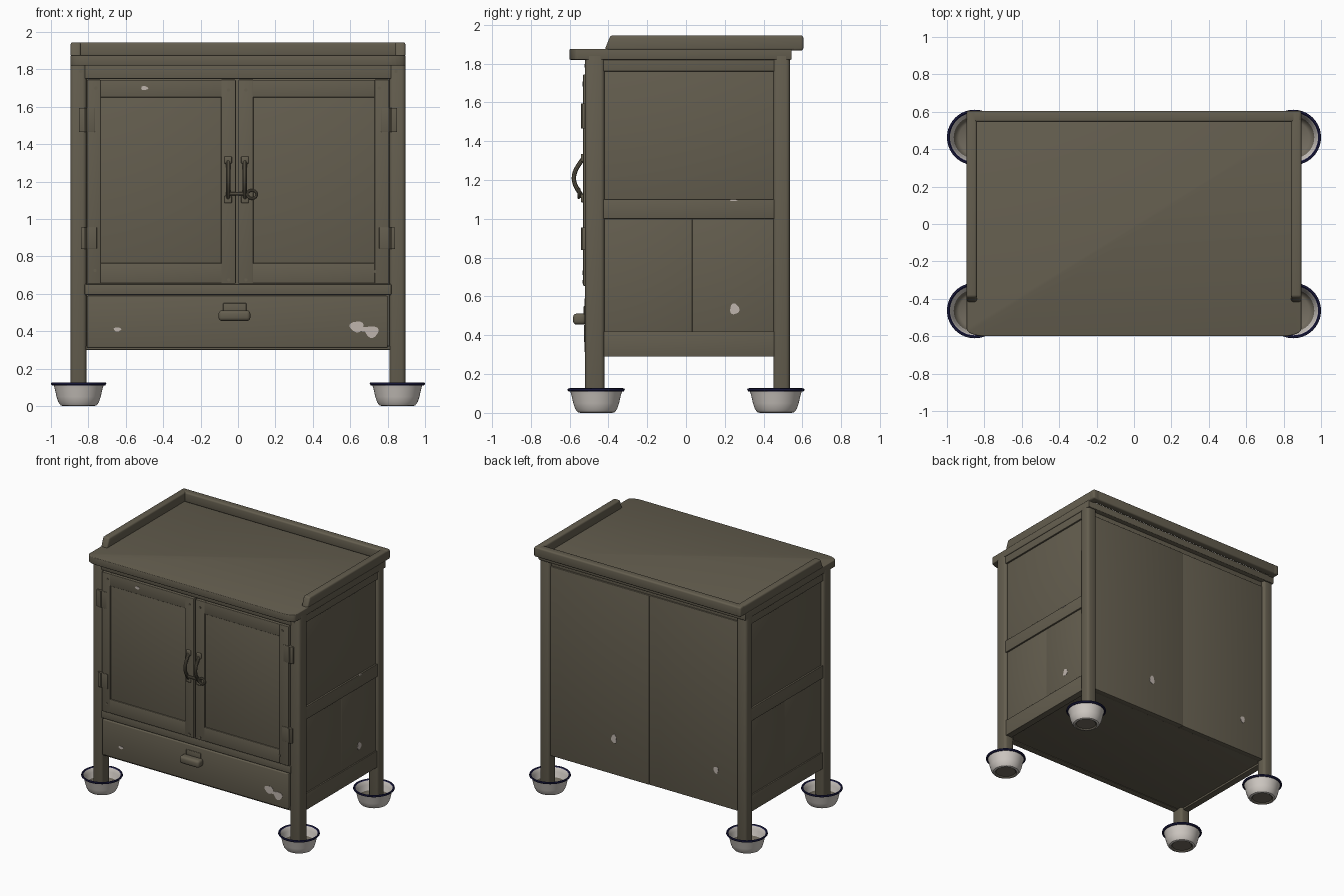
import bpy, bmesh, math
from mathutils import Vector

if "Cube" in bpy.data.objects:
    bpy.data.objects.remove(bpy.data.objects["Cube"])


def material(name, rgb):
    m = bpy.data.materials.new(name)
    m.diffuse_color = (*rgb, 1)
    m.use_nodes = True
    m.node_tree.nodes["Principled BSDF"].inputs["Base Color"].default_value = m.diffuse_color
    return m


OLIVE = material("olive paint", (0.128, 0.112, 0.078))
WHITE = material("white enamel", (0.62, 0.58, 0.54))
NAVY = material("navy rim", (0.012, 0.012, 0.06))
TARNISH = material("worn metal", (0.17, 0.15, 0.115))
CHIP = material("chipped paint", (0.52, 0.46, 0.42))


def finish(name, bm, *mats):
    bmesh.ops.recalc_face_normals(bm, faces=bm.faces)
    me = bpy.data.meshes.new(name)
    bm.to_mesh(me)
    bm.free()
    for m in mats:
        me.materials.append(m)
    ob = bpy.data.objects.new(name, me)
    bpy.context.collection.objects.link(ob)
    return ob


def soften(bm, width, segments=3):
    if width:
        bmesh.ops.bevel(bm, geom=bm.edges[:], offset=width, segments=segments,
                        profile=0.5, affect='EDGES', clamp_overlap=True)


def prism(name, outline, axis, lo, hi, bevel=0.0, mat=OLIVE):
    """Extrude a 2D outline along x (y,z points), y (x,z points) or z (x,y points)."""
    bm = bmesh.new()

    def at(p, d):
        return {'x': (d, p[0], p[1]), 'y': (p[0], d, p[1]), 'z': (p[0], p[1], d)}[axis]
    a = [bm.verts.new(at(p, lo)) for p in outline]
    b = [bm.verts.new(at(p, hi)) for p in outline]
    bm.faces.new(a)
    bm.faces.new(b[::-1])
    n = len(a)
    for i in range(n):
        bm.faces.new((a[i], b[i], b[(i + 1) % n], a[(i + 1) % n]))
    bmesh.ops.recalc_face_normals(bm, faces=bm.faces)
    soften(bm, bevel)
    return finish(name, bm, mat)


def box(name, x, y, z, bevel=0.004):
    x, y, z = sorted(x), sorted(y), sorted(z)
    return prism(name, [(x[0], y[0]), (x[1], y[0]), (x[1], y[1]), (x[0], y[1])],
                 'z', z[0], z[1], bevel)


def chip(name, axis, u, v, ru, rv, lo, hi):
    """Thin irregular flake where the paint has come off."""
    pts = []
    for i in range(18):
        t = math.tau * i / 18
        k = 1 + 0.1 * math.sin(3 * t + u * 9)
        pts.append((u + ru * k * math.cos(t), v + rv * k * math.sin(t)))
    return prism(name, pts, axis, lo, hi, 0, CHIP)


def tube(name, pts, radius, cyclic=False):
    cu = bpy.data.curves.new(name, 'CURVE')
    cu.dimensions = '3D'
    cu.bevel_depth = radius
    cu.bevel_resolution = 3
    cu.use_fill_caps = True
    s = cu.splines.new('POLY')
    s.points.add(len(pts) - 1)
    for p, c in zip(s.points, pts):
        p.co = (*c, 1)
    s.use_cyclic_u = cyclic
    cu.materials.append(OLIVE)
    ob = bpy.data.objects.new(name, cu)
    bpy.context.collection.objects.link(ob)
    bpy.context.view_layer.objects.active = ob
    ob.select_set(True)
    bpy.ops.object.convert(target='MESH')
    bpy.context.object.select_set(False)


def lathe(name, profile, centre, mats, rule, steps=40):
    bm = bmesh.new()
    vs = [bm.verts.new((r, 0, z)) for r, z in profile]
    es = [bm.edges.new(p) for p in zip(vs, vs[1:])]
    bmesh.ops.spin(bm, geom=vs + es, axis=(0, 0, 1), cent=(0, 0, 0),
                   angle=math.tau, steps=steps, use_merge=True)
    bmesh.ops.remove_doubles(bm, verts=bm.verts, dist=1e-5)
    bmesh.ops.recalc_face_normals(bm, faces=bm.faces)
    for f in bm.faces:
        c = f.calc_center_median()
        f.material_index = rule(math.hypot(c.x, c.y), c.z, f.normal)
    bmesh.ops.translate(bm, verts=bm.verts, vec=Vector(centre))
    return finish(name, bm, *mats)


# Enamel bowls: white walls, navy rolled rim, worn floor inside and out
RIM = [(0.134, 0.112), (0.142, 0.111), (0.148, 0.118), (0.146, 0.126), (0.138, 0.127), (0.132, 0.120)]
BOWL = ([(0, 0.008), (0.072, 0.008), (0.082, 0), (0.096, 0.004), (0.108, 0.02), (0.118, 0.05), (0.127, 0.09)]
        + RIM + [(0.122, 0.09), (0.112, 0.05), (0.1, 0.024), (0.084, 0.014), (0, 0.014)])


def bowl_rule(r, z, n):
    if z > 0.109:
        return 1
    if r < 0.077 or (n.z > 0.2 and r < 0.107 and z < 0.04):
        return 2
    return 0


for sx, xn in ((-1, "left"), (1, "right")):
    for sy, yn in ((-1, "front"), (1, "back")):
        lathe(f"{yn}_{xn}_bowl", BOWL, (sx * 0.852, sy * 0.463, 0), (WHITE, NAVY, TARNISH), bowl_rule)
        y = (-0.52, -0.42) if sy < 0 else (0.45, 0.535)
        box(f"{yn}_{xn}_post", (sx * 0.81, sx * 0.895), y, (0.012, 1.86), 0.02)

    # Panelled sides
    def side(name, y, z, d):
        box(f"{xn}_{name}", (sx * 0.83, sx * d), y, z, 0.003)
    side("side_top_rail", (-0.43, 0.46), (1.76, 1.86), 0.887)
    side("side_middle_rail", (-0.43, 0.46), (1.0, 1.1), 0.887)
    side("side_bottom_rail", (-0.43, 0.46), (0.29, 0.42), 0.884)
    side("upper_side_panel", (-0.43, 0.46), (1.09, 1.77), 0.874)
    side("lower_side_panel_front", (-0.43, 0.032), (0.41, 1.01), 0.874)
    side("lower_side_panel_back", (0.032, 0.46), (0.41, 1.01), 0.874)

    # Gallery side rail with sloped front end
    prism(f"{xn}_gallery_rail", [(-0.42, 1.868), (-0.39, 1.945), (0.605, 1.945), (0.605, 1.868)],
          'x', min(sx * 0.84, sx * 0.895), max(sx * 0.84, sx * 0.895), 0.012)

# Table top with rounded front corners, and rear gallery rail
corner = [(0.895 - 0.1 * (1 - math.cos(t)), -0.56 - 0.04 * math.sin(t))
          for t in [math.pi / 2 * i / 6 for i in range(7)]]
outline = [(0.895, 0.545)] + corner + [(-x, y) for x, y in corner[::-1]] + [(-0.895, 0.545)]
prism("table_top", outline, 'z', 1.82, 1.876, 0.008)
box("back_gallery_rail", (-0.895, 0.895), (0.545, 0.605), (1.868, 1.945), 0.012)

# Back and underside
box("back_panel_left", (-0.82, -0.042), (0.47, 0.514), (0.3, 1.78), 0.003)
box("back_panel_right", (-0.042, 0.82), (0.47, 0.518), (0.3, 1.78), 0.005)
box("back_top_rail", (-0.82, 0.82), (0.46, 0.505), (1.77, 1.83))
box("underside", (-0.84, 0.84), (-0.5, 0.5), (0.305, 0.325))

# Front frame
box("front_top_rail", (-0.82, 0.82), (-0.517, -0.45), (1.75, 1.83))
box("front_middle_rail", (-0.82, 0.82), (-0.519, -0.45), (0.595, 0.652))
box("front_backing", (-0.82, 0.82), (-0.48, -0.45), (0.31, 1.78))


# Framed doors
def door(name, x0, x1, p0, p1):
    y = (-0.53, -0.485)
    box(name + "_stile_a", (x0, p0), y, (0.655, 1.745))
    box(name + "_stile_b", (p1, x1), y, (0.655, 1.745))
    box(name + "_top_rail", (p0 - 0.006, p1 + 0.006), (-0.5285, -0.485), (1.65, 1.744))
    box(name + "_bottom_rail", (p0 - 0.006, p1 + 0.006), (-0.5285, -0.485), (0.656, 0.765))
    box(name + "_panel", (p0 - 0.01, p1 + 0.01), (-0.521, -0.485), (0.75, 1.66))


door("left_door", -0.808, -0.012, -0.735, -0.09)
door("right_door", 0.002, 0.808, 0.082, 0.73)

# Drawer with cup pull
box("drawer_front", (-0.808, 0.8), (-0.524, -0.46), (0.312, 0.59), 0.006)
box("drawer_bottom_lip", (-0.82, 0.82), (-0.51, -0.46), (0.3, 0.32))
box("drawer_pull", (-0.104, 0.066), (-0.582, -0.515), (0.455, 0.512), 0.018)
box("drawer_pull_plate", (-0.08, 0.045), (-0.528, -0.515), (0.5, 0.55), 0.004)

# Curved door handles with foot plates
for name, x in (("left_handle", -0.053), ("right_handle", 0.037)):
    arc = [(x, -0.53 - 0.048 * math.sin(math.pi * i / 14), 1.11 + 0.2 * i / 14) for i in range(15)]
    tube(name, arc, 0.012)
    for z in (1.105, 1.315):
        box(name + "_foot", (x - 0.02, x + 0.02), (-0.542, -0.526), (z - 0.02, z + 0.02), 0.006)

# Latch bar and ring
tube("latch_bar", [(-0.06, -0.548, 1.135), (0.06, -0.548, 1.135)], 0.01)
tube("latch_ring", [(0.075 + 0.025 * math.cos(math.tau * i / 18), -0.552,
                     1.132 + 0.022 * math.sin(math.tau * i / 18)) for i in range(18)], 0.008, True)

# Hinges with knuckles
for s, n in ((-1, "left"), (1, "right")):
    for z0, z1, dx in ((1.465, 1.595, 0.0), (0.84, 0.955, 0.01)):
        box(n + "_hinge_leaf", (s * (0.765 - dx), s * (0.85 - dx)), (-0.5335, -0.51), (z0, z1), 0.002)
        tube(n + "_hinge_knuckle", [(s * 0.815, -0.532, z0), (s * 0.815, -0.532, z1)], 0.009)

# Screw heads
for i, (x, z, y) in enumerate([(-0.76, 1.7, -0.53), (0.755, 1.7, -0.53), (-0.765, 0.725, -0.53),
                               (0.73, 0.72, -0.53), (-0.05, 1.69, -0.53), (0.042, 1.69, -0.53),
                               (-0.05, 0.675, -0.53), (0.042, 0.675, -0.53),
                               (-0.84, 1.79, -0.52), (0.845, 1.79, -0.52)]):
    ring = [(x + 0.009 * math.cos(math.tau * k / 12), z + 0.009 * math.sin(math.tau * k / 12)) for k in range(12)]
    prism(f"screw_{i}", ring, 'y', y - 0.004, y + 0.004)

# Paint chips on the front, side and back
chip("door_chip", 'y', -0.5, 1.7, 0.019, 0.011, -0.531, -0.527)
chip("drawer_chip_left", 'y', -0.645, 0.41, 0.02, 0.011, -0.526, -0.522)
chip("drawer_chip_a", 'y', 0.635, 0.425, 0.037, 0.029, -0.526, -0.522)
chip("drawer_chip_b", 'y', 0.715, 0.398, 0.036, 0.031, -0.5262, -0.522)
chip("drawer_chip_neck", 'y', 0.675, 0.412, 0.04, 0.012, -0.5258, -0.522)
chip("side_chip", 'x', 0.25, 0.535, 0.024, 0.028, 0.872, 0.876)
chip("side_rail_chip", 'x', 0.245, 1.096, 0.02, 0.004, 0.884, 0.889)
chip("back_chip_a", 'y', 0.26, 0.58, 0.022, 0.034, 0.516, 0.52)
chip("back_chip_b", 'y', -0.62, 0.57, 0.02, 0.027, 0.512, 0.516)

# Smooth rounded edges, keep sharp ones
for ob in bpy.context.scene.objects:
    ob.select_set(ob.type == 'MESH')
    bpy.context.view_layer.objects.active = ob
bpy.ops.object.shade_smooth_by_angle(angle=math.radians(35))
